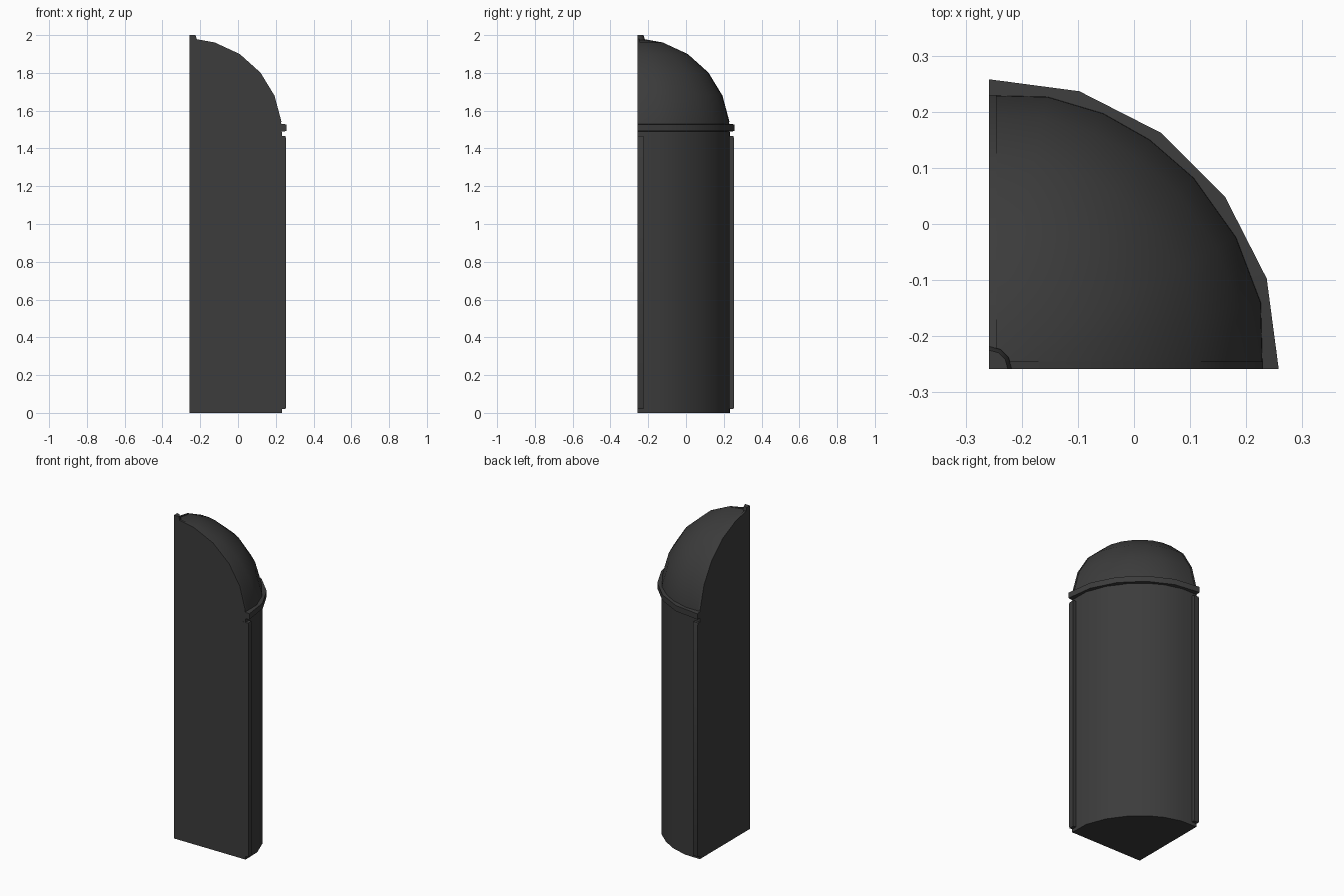
import bpy, bmesh
from math import cos, sin, radians

if "Cube" in bpy.data.objects:
    bpy.data.objects.remove(bpy.data.objects["Cube"])

C = -0.258          # corner axis of the quarter-round
DARK = bpy.data.materials.new("dark_grey")
DARK.diffuse_color = (0.045, 0.045, 0.045, 1)
DARK.use_nodes = True
DARK.node_tree.nodes["Principled BSDF"].inputs["Base Color"].default_value = DARK.diffuse_color


def finish(name, bm, smooth=30):
    bmesh.ops.recalc_face_normals(bm, faces=bm.faces)
    me = bpy.data.meshes.new(name)
    bm.to_mesh(me)
    bm.free()
    ob = bpy.data.objects.new(name, me)
    bpy.context.collection.objects.link(ob)
    me.materials.append(DARK)
    bpy.ops.object.select_all(action='DESELECT')
    ob.select_set(True)
    bpy.context.view_layer.objects.active = ob
    bpy.ops.object.shade_smooth_by_angle(angle=radians(smooth))
    return ob


def wedge(name, profile, spokes, axis=C):
    """Closed profile (radius, z) swept round the corner; spokes = (angle, scale)."""
    bm = bmesh.new()
    rows = []
    for a, k in spokes:
        a = radians(a)
        rows.append([bm.verts.new((axis + r * k * cos(a), axis + r * k * sin(a), z))
                     for r, z in profile])
    n = len(profile)
    for p, q in zip(rows, rows[1:]):
        for i in range(n):
            j = (i + 1) % n
            bm.faces.new((p[i], p[j], q[j], q[i]))
    bm.faces.new(rows[0])
    bm.faces.new(rows[-1][::-1])
    bmesh.ops.remove_doubles(bm, verts=bm.verts, dist=1e-5)
    bmesh.ops.dissolve_degenerate(bm, edges=bm.edges, dist=1e-5)
    return finish(name, bm)


def plate(name, pts, w0, w1, swap):
    """Outline in a wall plane, thickened from w0 to w1; swap picks the other wall."""
    bm = bmesh.new()
    loops = []
    for w in (w0, w1):
        loops.append([bm.verts.new((w, u, z) if swap else (u, w, z)) for u, z in pts])
    n = len(pts)
    bm.faces.new(loops[0])
    bm.faces.new(loops[1][::-1])
    for i in range(n):
        j = (i + 1) % n
        bm.faces.new((loops[0][i], loops[0][j], loops[1][j], loops[1][i]))
    return finish(name, bm)


# Quarter-round shaft and dome
round_spokes = [(0, .978), (13.6, 1), (28, 1), (43, 1), (55, 1),
                (66, 1), (78, .995), (90, .978)]
wedge("shaft", [(0, 0), (.5, 0), (.5, 1.482), (0, 1.482)], round_spokes, C + .001)
lat = [7, 23.6, 40, 57, 74]
arc = [(.5 * cos(radians(a)), 1.48 + .5 * sin(radians(a))) for a in lat]
wedge("dome", [(0, 1.482), (.5, 1.482)] + arc + [(0, 1.978)], round_spokes, C + .001)

# Projecting band under the dome
wedge("band", [(.47, 1.487), (.52, 1.492), (.52, 1.527), (.47, 1.533)],
      [(0, .992), (18, 1), (36, 1), (54, 1), (72, 1), (90, .992)])

# Small cap at the corner peak
wedge("peak_cap", [(0, 1.96), (.04, 1.96), (.04, 1.978), (.033, 2), (0, 2)],
      [(0, 1), (30, 1), (60, 1), (90, 1)])

for side, swap in (("front", False), ("left", True)):
    # Thin raised rim following the dome arc along each flat wall
    rim = [(C + r * .984, z) for r, z in arc] + [(C + .02, 1.982)]
    inner = [(C + r * .93, z - .02) for r, z in arc] + [(C + .02, 1.95)]
    plate(side + "_arch_rim", rim + inner[::-1], C, C + .013, swap)
    # Vertical strip on the outer edge of each wall
    plate(side + "_edge_strip", [(.215, .02), (.25, .02), (.254, .03), (.254, 1.455),
                                 (.25, 1.467), (.215, 1.467)], C, C + .033, swap)
